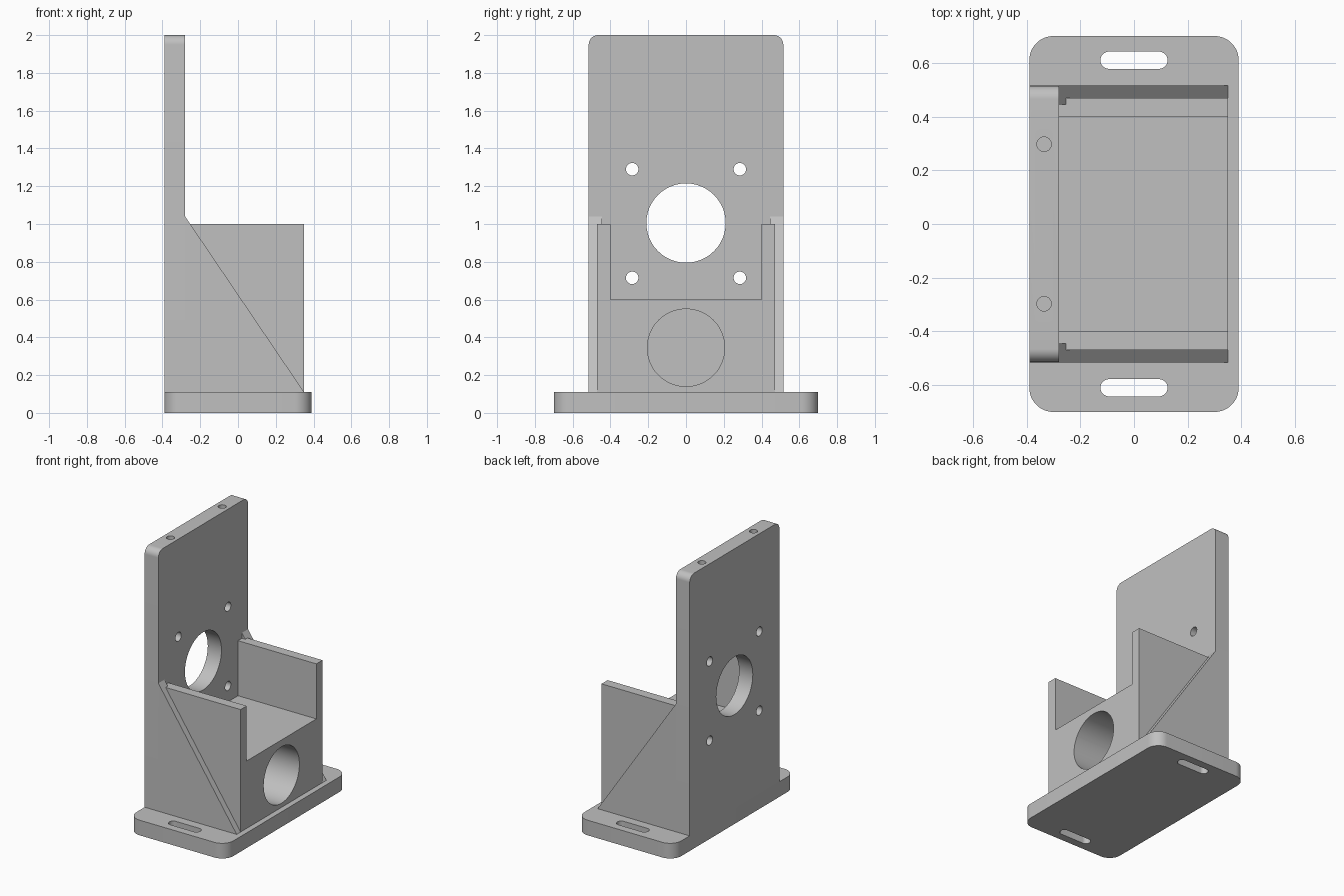
import bpy, bmesh, math

old = bpy.data.objects.get("Cube")
if old:
    bpy.data.objects.remove(old, do_unlink=True)

grey = bpy.data.materials.new("plain grey")
grey.use_nodes = True
COLOUR = (0.527, 0.527, 0.527, 1)
grey.diffuse_color = COLOUR
grey.node_tree.nodes["Principled BSDF"].inputs["Base Color"].default_value = COLOUR

PLACE = {
    "x": lambda u, v, w: (w, u, v),
    "y": lambda u, v, w: (u, w, v),
    "z": lambda u, v, w: (u, v, w),
}


def rounded(cu, cv, hu, hv, top_r, bottom_r=None, steps=12):
    """Rectangle outline with rounded corners, also used for slots and circles."""
    bottom_r = top_r if bottom_r is None else bottom_r
    pts = []
    for q, (su, sv) in enumerate([(1, 1), (-1, 1), (-1, -1), (1, -1)]):
        r = top_r if sv > 0 else bottom_r
        for i in range(steps + 1 if r else 1):
            a = (q + i / steps) * math.pi / 2
            pts.append((cu + su * (hu - r) + r * math.cos(a),
                        cv + sv * (hv - r) + r * math.sin(a)))
    return pts


def circle(cu, cv, r):
    return rounded(cu, cv, r, r, r)


def prism(name, outline, axis, lo, hi):
    """Extrude an outline along an axis."""
    bm = bmesh.new()
    verts = [bm.verts.new(PLACE[axis](u, v, lo)) for u, v in outline]
    bmesh.ops.remove_doubles(bm, verts=verts, dist=1e-5)
    face = bm.faces.new(list(bm.verts))
    out = bmesh.ops.extrude_face_region(bm, geom=[face])
    step = PLACE[axis](0, 0, hi - lo)
    bmesh.ops.translate(bm, vec=step,
                        verts=[g for g in out["geom"] if isinstance(g, bmesh.types.BMVert)])
    bmesh.ops.recalc_face_normals(bm, faces=bm.faces)
    mesh = bpy.data.meshes.new(name)
    bm.to_mesh(mesh)
    bm.free()
    mesh.materials.append(grey)
    obj = bpy.data.objects.new(name, mesh)
    bpy.context.collection.objects.link(obj)
    return obj


def finish(obj, cutters=()):
    """Cut the holes, then smooth the rounds and keep edges sharp."""
    bpy.ops.object.select_all(action="DESELECT")
    bpy.context.view_layer.objects.active = obj
    obj.select_set(True)
    for cutter in cutters:
        cutter.hide_render = True
        mod = obj.modifiers.new("hole", "BOOLEAN")
        mod.operation = "DIFFERENCE"
        mod.solver = "EXACT"
        mod.object = cutter
        bpy.ops.object.modifier_apply(modifier=mod.name)
        bpy.data.objects.remove(cutter, do_unlink=True)
    bpy.ops.object.shade_smooth_by_angle(angle=math.radians(30))


BASE_TOP = 0.11
BACK, PLATE_FRONT, BLOCK_FRONT = -0.39, -0.28, 0.35

# Base plate with two mounting slots
base = prism("base_plate", rounded(0, 0, 0.39, 0.70, 0.09), "z", 0, BASE_TOP)
finish(base, [prism("slot_cutter", rounded(0, s * 0.61, 0.125, 0.032, 0.032), "z", -0.1, 0.3)
              for s in (-1, 1)])

# Upright plate with shaft opening, four screw holes and two blind holes in its top
half = (2 - BASE_TOP) / 2
plate = prism("upright_plate", rounded(0, BASE_TOP + half, 0.515, half, 0.05, 0),
              "x", BACK, PLATE_FRONT)
holes = [prism("shaft_cutter", circle(0, 1.005, 0.21), "x", -0.6, 0)]
for s in (-1, 1):
    for z in (0.715, 1.29):
        holes.append(prism("screw_cutter", circle(s * 0.285, z, 0.033), "x", -0.6, 0))
    holes.append(prism("top_cutter", circle(-0.335, s * 0.297, 0.027), "z", 1.85, 2.1))
finish(plate, holes)

# Cradle block: U-shaped section with a round bore up to the upright plate
right_half = [(0.47, BASE_TOP), (0.47, 1.0), (0.40, 1.0), (0.40, 0.60)]
section = right_half + [(-y, z) for y, z in reversed(right_half)]
block = prism("cradle_block", section, "x", PLATE_FRONT, BLOCK_FRONT)
finish(block, [prism("bore_cutter", circle(0, 0.345, 0.205), "x", -0.5, 0.5)])

# Triangular gussets along both cradle walls
triangle = [(PLATE_FRONT, BASE_TOP), (BLOCK_FRONT, BASE_TOP), (PLATE_FRONT, 1.04)]
for side, s in (("left", 1), ("right", -1)):
    y0, y1 = sorted((s * 0.445, s * 0.515))
    finish(prism("gusset_back" if s > 0 else "gusset_front", triangle, "y", y0, y1))
